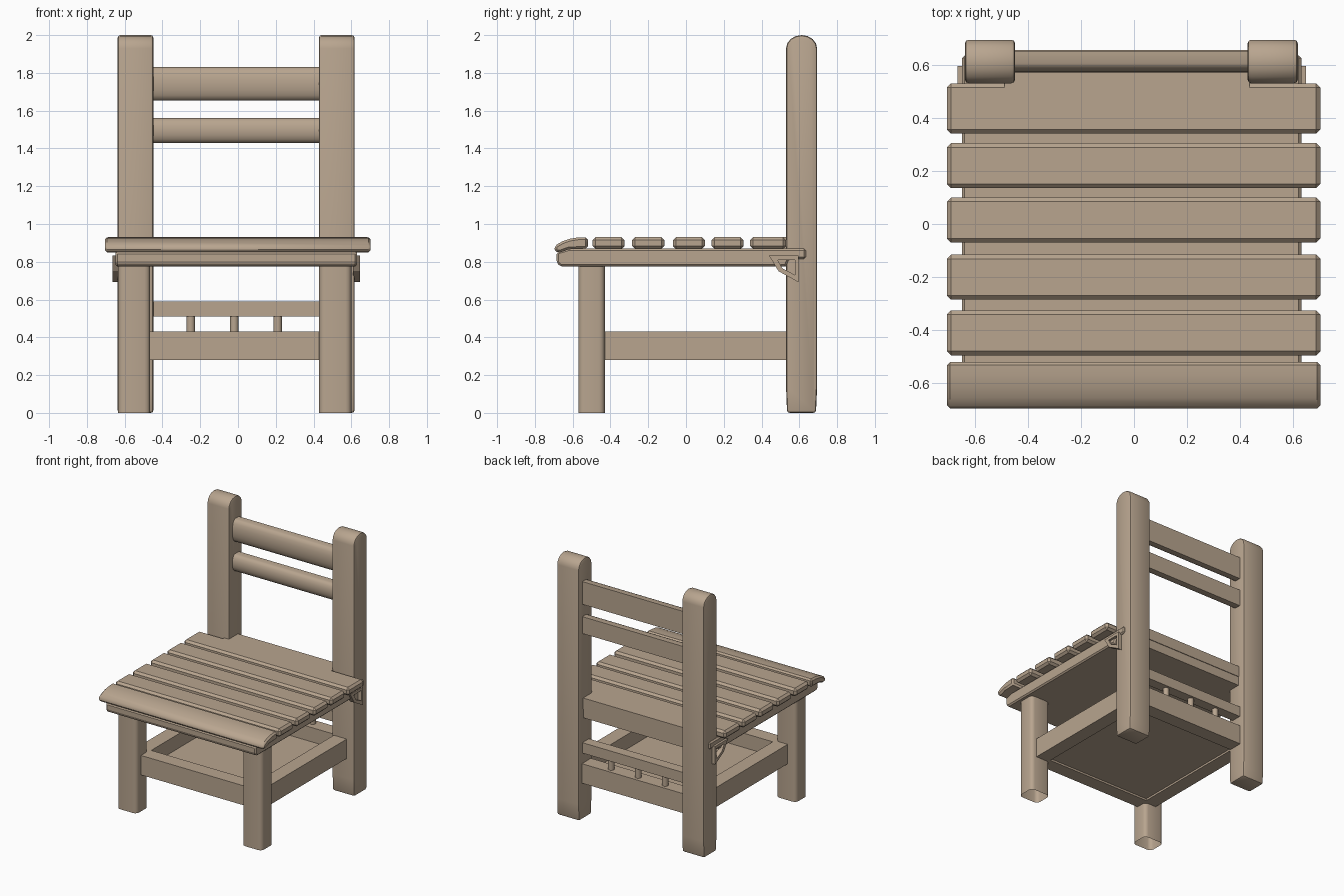
import bpy, bmesh, math

if "Cube" in bpy.data.objects:
    bpy.data.objects.remove(bpy.data.objects["Cube"])

# Brown wood
wood = bpy.data.materials.new("wood")
wood.diffuse_color = (0.48, 0.375, 0.275, 1.0)
wood.use_nodes = True
wood.node_tree.nodes["Principled BSDF"].inputs["Base Color"].default_value = wood.diffuse_color


def prism(name, pts, a0, a1, axis='X', bevel=0.0, seg=1, smooth=False):
    """Extrude a 2D profile along an axis; bevel its sharp edges.
    Profile is (y, z) for axis X and (x, y) for axis Z."""
    bm = bmesh.new()

    def place(p, a):
        return (a, p[0], p[1]) if axis == 'X' else (p[0], p[1], a)
    lo = [bm.verts.new(place(p, a0)) for p in pts]
    hi = [bm.verts.new(place(p, a1)) for p in pts]
    n = len(pts)
    bm.faces.new(lo)
    bm.faces.new(hi)
    for i in range(n):
        j = (i + 1) % n
        bm.faces.new((lo[i], lo[j], hi[j], hi[i]))
    bmesh.ops.recalc_face_normals(bm, faces=bm.faces)
    if bevel:
        edges = [e for e in bm.edges if e.calc_face_angle(0) > math.radians(40)]
        bmesh.ops.bevel(bm, geom=edges, offset=bevel, segments=seg,
                        profile=0.5, affect='EDGES', clamp_overlap=True)
    me = bpy.data.meshes.new(name)
    bm.to_mesh(me)
    bm.free()
    me.materials.append(wood)
    ob = bpy.data.objects.new(name, me)
    bpy.context.collection.objects.link(ob)
    if smooth:
        bpy.context.view_layer.objects.active = ob
        bpy.ops.object.select_all(action='DESELECT')
        ob.select_set(True)
        bpy.ops.object.shade_smooth_by_angle(angle=math.radians(35))
    return ob


def rect(a0, a1, b0, b1):
    return [(a0, b0), (a1, b0), (a1, b1), (a0, b1)]


def box(name, x0, x1, y0, y1, z0, z1, **kw):
    return prism(name, rect(y0, y1, z0, z1), x0, x1, **kw)


# Back posts with rounded tops
post = [(0.535, 0.0), (0.688, 0.0), (0.694, 0.13), (0.694, 1.93)]
post += [(0.612 + 0.082 * math.cos(t), 1.93 + 0.07 * math.sin(t))
         for t in [math.pi * i / 8 for i in range(1, 8)]]
post += [(0.53, 1.93), (0.53, 0.13)]
for side, x in (("left", -0.637), ("right", 0.428)):
    prism(side + "_back_post", post, x, x + 0.189, bevel=0.014, seg=2, smooth=True)

# Front legs: rounded upright edges, open at the foot
c = 0.03
for side, x in (("left", -0.635), ("right", 0.43)):
    pts = []
    for cx, cy, a in ((x + 0.17 - c, -0.43 - c, 0), (x + c, -0.43 - c, 90),
                      (x + c, -0.57 + c, 180), (x + 0.17 - c, -0.57 + c, 270)):
        for k in range(4):
            t = math.radians(a + 30 * k)
            pts.append((cx + c * math.cos(t), cy + c * math.sin(t)))
    leg = prism(side + "_front_leg", pts, 0.0, 0.79, axis='Z', smooth=True)
    bm = bmesh.new()
    bm.from_mesh(leg.data)
    foot = [f for f in bm.faces if f.normal.z < -0.9]
    bmesh.ops.delete(bm, geom=foot, context='FACES_ONLY')
    bm.to_mesh(leg.data)
    bm.free()

# Backrest rails: curved front, flat back
for name, z0, z1 in (("upper_back_rail", 1.655, 1.83), ("lower_back_rail", 1.43, 1.56)):
    h, m = (z1 - z0) / 2, (z0 + z1) / 2
    prof = [(0.65, z0), (0.65, z1)]
    prof += [(0.605 - 0.035 * math.sin(t), m + h * math.cos(t))
             for t in [math.pi * i / 8 for i in range(9)]]
    prism(name, prof, -0.47, 0.45, smooth=True)

# Seat base board
prism("seat_base", [(-0.685, 0.795), (-0.665, 0.775), (0.53, 0.775), (0.545, 0.815),
                    (0.635, 0.815), (0.635, 0.87), (-0.62, 0.87), (-0.685, 0.85)],
      -0.648, 0.63, bevel=0.01)
box("seat_base_rear", -0.46, 0.44, 0.52, 0.635, 0.775, 0.86)

# Seat planks
X0, X1 = -0.705, 0.702
for i, y in enumerate((0.135, -0.07, -0.285, -0.495)):
    box("seat_plank_%d" % (i + 1), X0, X1, y, y + 0.17, 0.868, 0.93, bevel=0.016)

# Rear plank, filled in between the posts
box("rear_seat_plank", X0, X1, 0.34, 0.53, 0.868, 0.93, bevel=0.016)
box("rear_seat_filler", -0.488, 0.435, 0.51, 0.64, 0.845, 0.93)

# Front plank curving down over the edge
prism("front_seat_plank", [(-0.52, 0.87), (-0.52, 0.93), (-0.57, 0.929), (-0.615, 0.922),
                           (-0.655, 0.908), (-0.695, 0.885), (-0.695, 0.852), (-0.665, 0.85),
                           (-0.62, 0.866)], X0, X1, bevel=0.012, smooth=True)

# Lower tray: four rails and a thin floor
L, R, F, B, Z0, Z1 = -0.565, 0.555, -0.515, 0.655, 0.28, 0.43
W = 0.11
box("front_stretcher", L, R, F, F + W, Z0, Z1)
box("rear_stretcher", L, R, B - W, B, Z0, Z1)
box("left_stretcher", L, L + W, F + W, B - W, Z0, Z1)
box("right_stretcher", R - W, R, F + W, B - W, Z0, Z1)
box("tray_floor", L + W, R - W, F + W, B - W, 0.295, 0.32)

# Rear upper rail on three spindles
box("rear_upper_rail", -0.47, 0.45, 0.57, 0.65, 0.51, 0.59)
for i, x in enumerate((-0.25, -0.02, 0.21)):
    pts = [(x + 0.023 * math.cos(t), 0.61 + 0.023 * math.sin(t))
           for t in [math.tau * k / 12 for k in range(12)]]
    prism("spindle_%d" % (i + 1), pts, 0.425, 0.515, axis='Z', smooth=True)

# Side brackets: bars around an open triangle
outer = [(0.44, 0.832), (0.595, 0.832), (0.595, 0.692), (0.49, 0.75)]
inner = [(0.485, 0.81), (0.578, 0.81), (0.578, 0.73), (0.51, 0.765)]
for side, x0, x1 in (("left", -0.665, -0.63), ("right", 0.61, 0.647)):
    for k in range(4):
        j = (k + 1) % 4
        prism("%s_bracket_bar_%d" % (side, k + 1),
              [outer[k], outer[j], inner[j], inner[k]], x0, x1)
